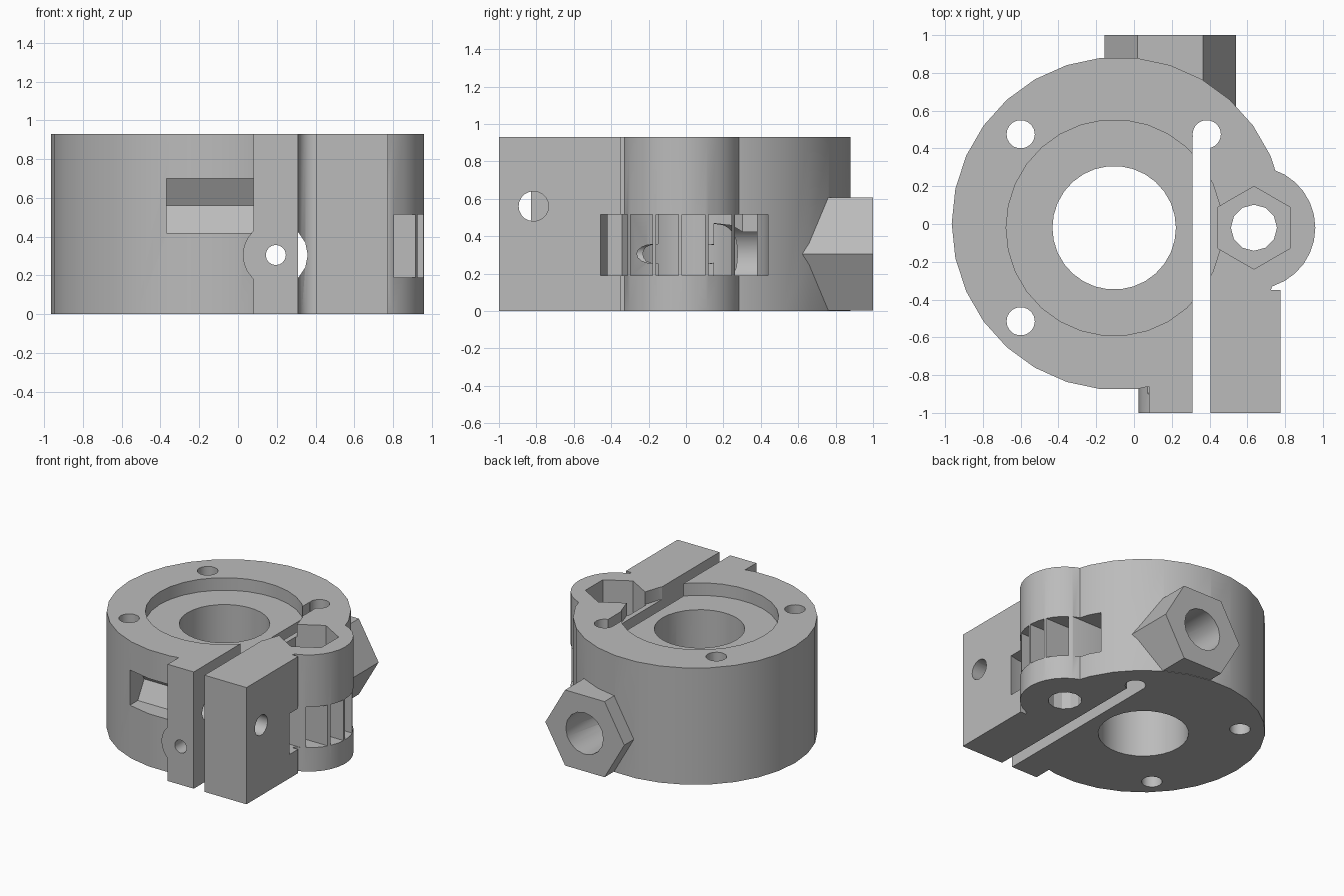
import bpy
import math
from mathutils import Matrix

H = 0.93                       # body height
BOLT_X, BOLT_Z = 0.195, 0.305  # long bolt axis, along y
WHEEL = (0.635, -0.02)         # wheel axis, along z

old = bpy.data.objects.get("Cube")
if old:
    bpy.data.objects.remove(old, do_unlink=True)

grey = bpy.data.materials.new("plain_grey")
grey.use_nodes = True
grey.diffuse_color = (0.5, 0.5, 0.5, 1)
grey.node_tree.nodes["Principled BSDF"].inputs["Base Color"].default_value = (0.5, 0.5, 0.5, 1)


def finish(name):
    ob = bpy.context.object
    ob.name = name
    bpy.ops.object.transform_apply(location=True, rotation=True, scale=True)
    ob.data.materials.clear()
    ob.data.materials.append(grey)
    return ob


def prism(name, axis, a, b, start, end, r, sides=30, turn=0.0):
    """Regular prism along an axis; a, b are the other two coordinates in order."""
    mid = (start + end) / 2
    loc = {"x": (mid, a, b), "y": (a, mid, b), "z": (a, b, mid)}[axis]
    # a corner points along +x (z and y axes) or +y (x axis) before the turn
    spin = Matrix.Rotation(turn - math.pi / 2, 4, "Z")
    tilt = {"z": Matrix.Identity(4),
            "y": Matrix.Rotation(math.pi / 2, 4, "X"),
            "x": Matrix.Rotation(math.pi / 2, 4, "Z") @ Matrix.Rotation(math.pi / 2, 4, "X")}[axis]
    bpy.ops.mesh.primitive_cylinder_add(vertices=sides, radius=r, depth=end - start,
                                        location=loc, rotation=(tilt @ spin).to_euler())
    return finish(name)


def box(name, x0, x1, y0, y1, z0, z1):
    bpy.ops.mesh.primitive_cube_add(size=1, location=((x0 + x1) / 2, (y0 + y1) / 2, (z0 + z1) / 2))
    bpy.context.object.scale = (x1 - x0, y1 - y0, z1 - z0)
    return finish(name)


def combine(target, tool, operation):
    tool.hide_render = True
    mod = target.modifiers.new("combine", "BOOLEAN")
    mod.operation = operation
    mod.solver = "EXACT"
    mod.object = tool
    bpy.context.view_layer.objects.active = target
    bpy.ops.object.modifier_apply(modifier=mod.name)
    bpy.data.objects.remove(tool, do_unlink=True)


# Round body with clamp lugs, wheel housing, bolt boss and hexagonal rear socket
body = prism("clamp_body", "z", -0.083, 0.0025, 0, H, 0.882)
for part in (
    box("clamp_lugs", 0.08, 0.775, -1, -0.35, 0, H),
    prism("wheel_housing", "z", *WHEEL, 0, H, 0.325),
    prism("bolt_boss", "y", BOLT_X, BOLT_Z, -1, -0.6, 0.17, 24),
    prism("rear_socket", "y", BOLT_X - 0.003, BOLT_Z, 0.45, 1, 0.348, 6),
):
    combine(body, part, "UNION")

# Wheel cavity, leaving thin upright ribs across its opening
cavity = prism("wheel_cavity", "z", *WHEEL, 0.19, 0.515, 0.46)
for y in (-0.305, -0.17, -0.03, 0.11, 0.253):
    combine(cavity, box("rib", 0.1, 1.2, y - 0.009, y + 0.009, 0.1, 0.6), "DIFFERENCE")
combine(body, cavity, "DIFFERENCE")

# Bore, bearing recess, clamp slot and wheel shaft
cuts = [
    prism("bore", "z", -0.105, -0.02, -0.1, 1.1, 0.327),
    prism("bearing_recess", "z", -0.105, -0.02, H - 0.1, 1.1, 0.572),
    box("clamp_slot", 0.31, 0.405, -1.1, 0.46, -0.1, 1.1),
    prism("shaft_hole", "z", *WHEEL, -0.1, 1.1, 0.122, 12),
    prism("nut_pocket", "z", *WHEEL, 0.62, 1.1, 0.219, 6, math.pi / 2),
]

# Mounting holes
for x, y in ((-0.6, 0.475), (-0.6, -0.515), (0.385, 0.475)):
    cuts.append(prism("mount_hole", "z", x, y, -0.1, 1.1, 0.075, 18))

# Long bolt hole, wide rear hole, cross bolt and its nut groove
cuts += [
    prism("bolt_hole", "y", BOLT_X, BOLT_Z, -1.1, 0.6, 0.052, 16),
    prism("rear_hole", "y", BOLT_X, BOLT_Z, 0.15, 1.1, 0.165, 16),
    prism("cross_hole", "x", -0.815, 0.56, 0, 1, 0.08, 20),
    prism("nut_groove", "x", -0.815, 0.56, -0.37, 0.08, 0.162, 6),
]
for cut in cuts:
    combine(body, cut, "DIFFERENCE")

bpy.ops.object.select_all(action="DESELECT")
body.select_set(True)
bpy.context.view_layer.objects.active = body
bpy.ops.object.shade_smooth_by_angle(angle=math.radians(25))
